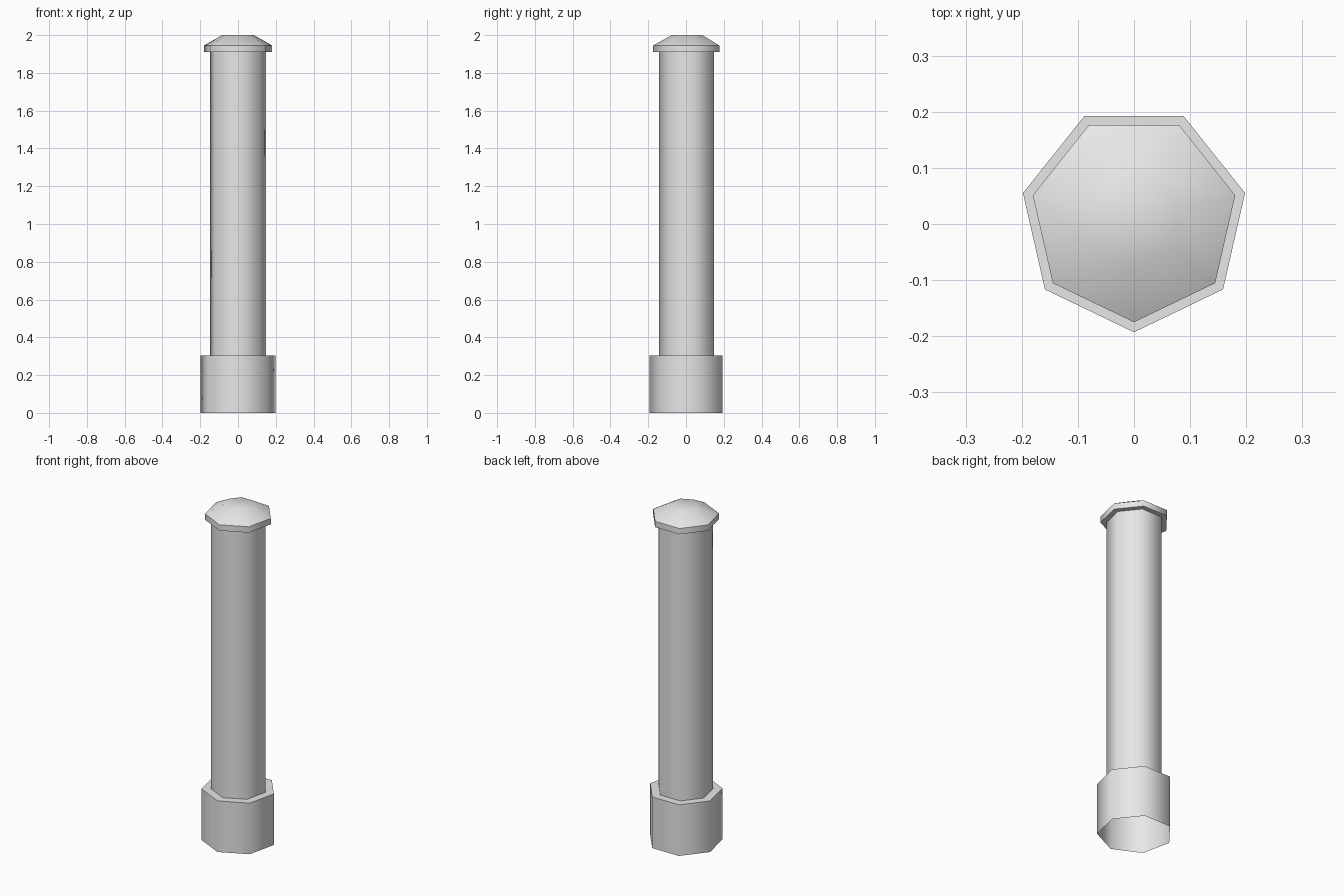
import bpy
import math

SIDES = 7
CENTRE_Y = 0.01

cube = bpy.data.objects.get("Cube")
if cube:
    bpy.data.objects.remove(cube, do_unlink=True)

stone = bpy.data.materials.new("light_grey")
stone.use_nodes = True
colour = (0.8, 0.8, 0.8, 1)
stone.diffuse_color = colour
stone.node_tree.nodes["Principled BSDF"].inputs["Base Color"].default_value = colour


def lathe(name, profile, cap_top=False):
    """Sweep (radius, height) points, listed bottom to top, round a heptagon."""
    verts = []
    for radius, z in profile:
        for i in range(SIDES):
            a = 2 * math.pi * i / SIDES - math.pi / 2
            verts.append((radius * math.cos(a), CENTRE_Y + radius * math.sin(a), z))
    faces = []
    for ring in range(len(profile) - 1):
        low, high = ring * SIDES, (ring + 1) * SIDES
        for i in range(SIDES):
            j = (i + 1) % SIDES
            faces.append((low + i, low + j, high + j, high + i))
    if cap_top:
        start = (len(profile) - 1) * SIDES
        faces.append(tuple(range(start, start + SIDES)))

    mesh = bpy.data.meshes.new(name)
    mesh.from_pydata(verts, [], faces)
    mesh.materials.append(stone)
    obj = bpy.data.objects.new(name, mesh)
    bpy.context.collection.objects.link(obj)
    bpy.ops.object.select_all(action='DESELECT')
    obj.select_set(True)
    bpy.context.view_layer.objects.active = obj
    bpy.ops.object.shade_smooth_by_angle(angle=math.radians(55))
    return obj


SHAFT_R = 0.153

# Hollow base collar, open underneath, with a ledge round the shaft
lathe("base_collar", [(0.203, 0), (0.203, 0.305), (SHAFT_R, 0.305)])

# Hollow shaft
lathe("shaft", [(SHAFT_R, 0.305), (SHAFT_R, 1.91)])

# Overhanging cap with a sloped, flat-topped crown
lathe("cap", [(SHAFT_R, 1.91), (0.185, 1.91), (0.185, 1.945), (0.085, 2)], cap_top=True)
